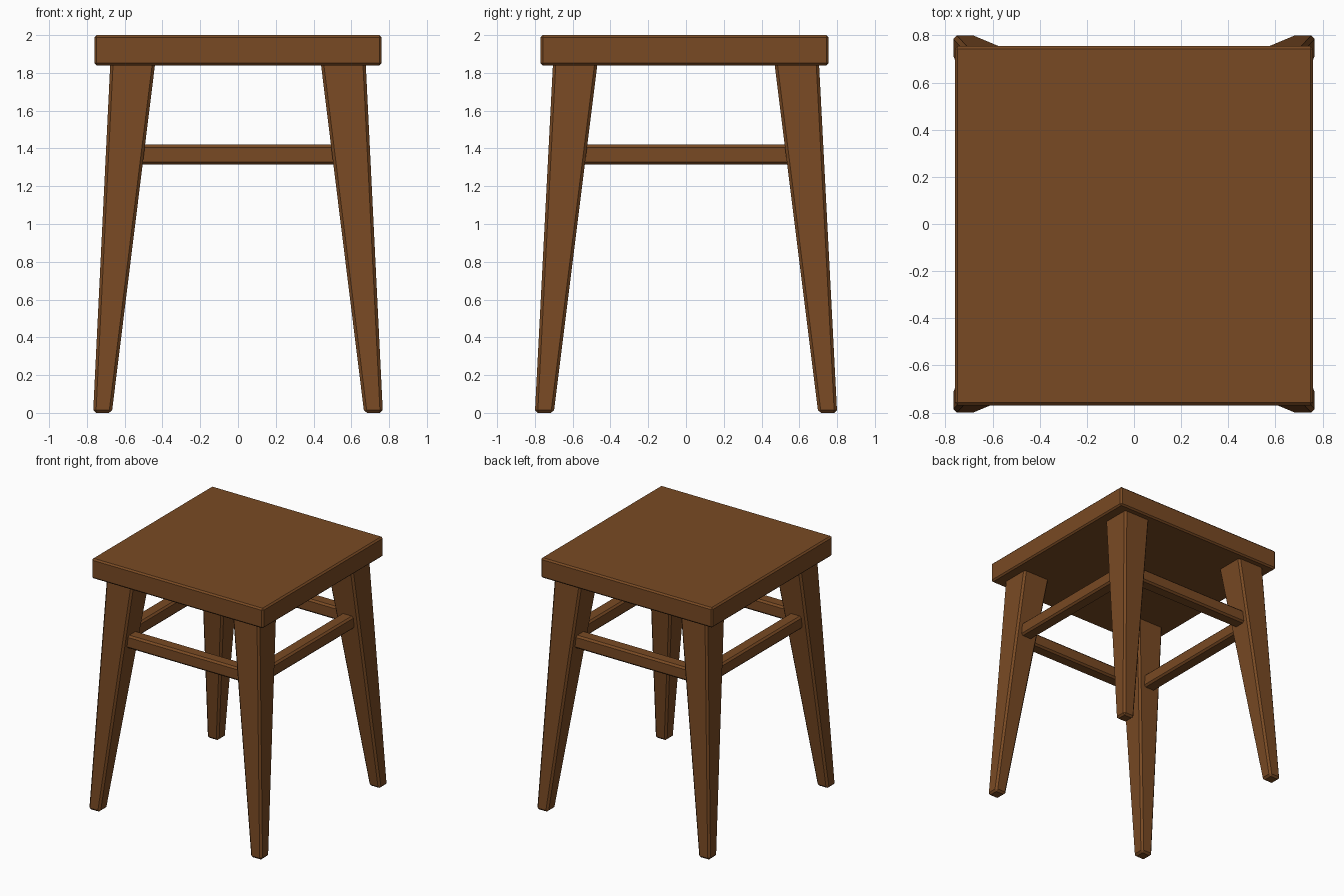
import bpy
import bmesh

if "Cube" in bpy.data.objects:
    bpy.data.objects.remove(bpy.data.objects["Cube"])

wood = bpy.data.materials.new("brown_wood")
wood.diffuse_color = (0.19, 0.068, 0.017, 1)
wood.use_nodes = True
wood.node_tree.nodes["Principled BSDF"].inputs["Base Color"].default_value = wood.diffuse_color


def tapered_block(name, bottom, top, bevel):
    """Bevelled block between two rectangles, each (x0, x1, y0, y1, z)."""
    bm = bmesh.new()
    rings = []
    for x0, x1, y0, y1, z in (bottom, top):
        rings.append([bm.verts.new(p) for p in
                      ((x0, y0, z), (x1, y0, z), (x1, y1, z), (x0, y1, z))])
    low, high = rings
    bm.faces.new(low[::-1])
    bm.faces.new(high)
    for i in range(4):
        j = (i + 1) % 4
        bm.faces.new((low[i], low[j], high[j], high[i]))
    bmesh.ops.recalc_face_normals(bm, faces=bm.faces)
    bmesh.ops.bevel(bm, geom=bm.edges[:], offset=bevel, segments=1,
                    affect='EDGES', clamp_overlap=True)
    bmesh.ops.recalc_face_normals(bm, faces=bm.faces)
    mesh = bpy.data.meshes.new(name)
    bm.to_mesh(mesh)
    bm.free()
    mesh.materials.append(wood)
    obj = bpy.data.objects.new(name, mesh)
    bpy.context.collection.objects.link(obj)
    return obj


def box(name, x0, x1, y0, y1, z0, z1, bevel):
    return tapered_block(name, (x0, x1, y0, y1, z0), (x0, x1, y0, y1, z1), bevel)


# Seat slab
box("seat", -0.76, 0.76, -0.77, 0.755, 1.84, 2.0, 0.012)


def span(side, a, b):
    return tuple(sorted((side * a, side * b)))


# Splayed, tapered legs
for sy, depth in ((-1, "front"), (1, "back")):
    for sx, side in ((-1, "left"), (1, "right")):
        foot = (*span(sx, 0.668, 0.767), *span(sy, 0.70, 0.80), 0.0)
        head = (*span(sx, 0.438, 0.676), *span(sy, 0.468, 0.704), 1.855)
        tapered_block(f"{depth}_{side}_leg", foot, head, 0.015)

# Rails joining the legs
RAIL_Z = (1.315, 1.42)
for s, name in ((-1, "front"), (1, "back")):
    box(f"{name}_rail", -0.56, 0.56, *span(s, 0.58, 0.685), *RAIL_Z, 0.014)
for s, name in ((-1, "left"), (1, "right")):
    box(f"{name}_rail", *span(s, 0.55, 0.655), -0.59, 0.59, *RAIL_Z, 0.014)
